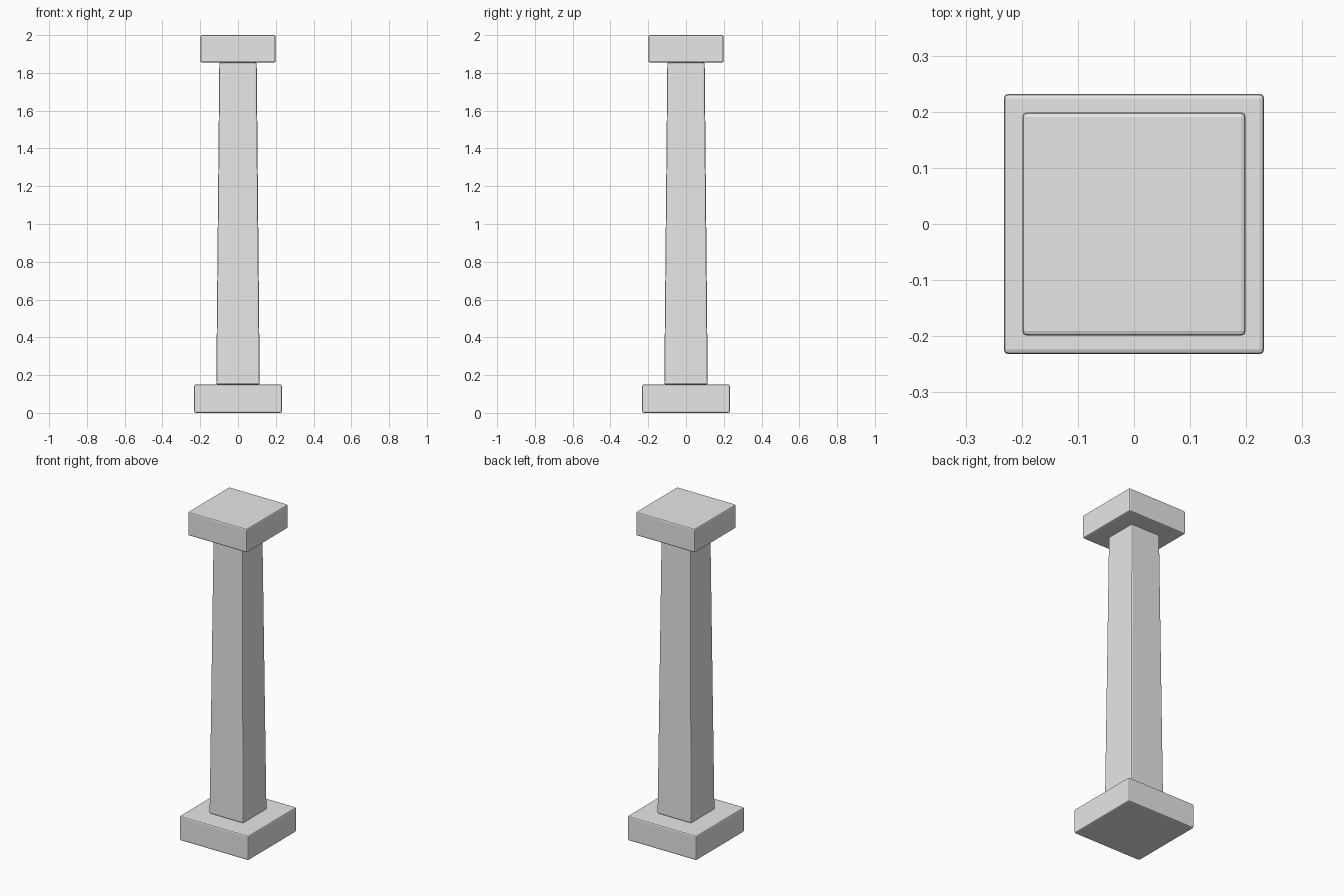
import bpy
import bmesh

cube = bpy.data.objects.get("Cube")
if cube:
    bpy.data.objects.remove(cube, do_unlink=True)

# Single stone colour
stone = bpy.data.materials.new("light_grey_stone")
stone.use_nodes = True
colour = (0.8, 0.8, 0.8, 1.0)
stone.diffuse_color = colour
stone.node_tree.nodes["Principled BSDF"].inputs["Base Color"].default_value = colour


def block(name, bottom, top, half_bottom, half_top, bevel=0.008):
    """Square block, optionally tapered, with softly rounded edges."""
    bm = bmesh.new()
    bmesh.ops.create_cube(bm, size=2)
    for v in bm.verts:
        upper = v.co.z > 0
        half = half_top if upper else half_bottom
        v.co = (v.co.x * half, v.co.y * half, top if upper else bottom)
    mesh = bpy.data.meshes.new(name)
    bm.to_mesh(mesh)
    bm.free()
    mesh.materials.append(stone)
    obj = bpy.data.objects.new(name, mesh)
    bpy.context.collection.objects.link(obj)
    mod = obj.modifiers.new("rounded_edges", "BEVEL")
    mod.width = bevel
    mod.segments = 2
    mod.limit_method = "ANGLE"
    return obj


# Plinth, tapered shaft and capital
block("base", 0.0, 0.15, 0.232, 0.232)
block("shaft", 0.15, 1.855, 0.115, 0.099)
block("capital", 1.855, 2.0, 0.199, 0.199)
